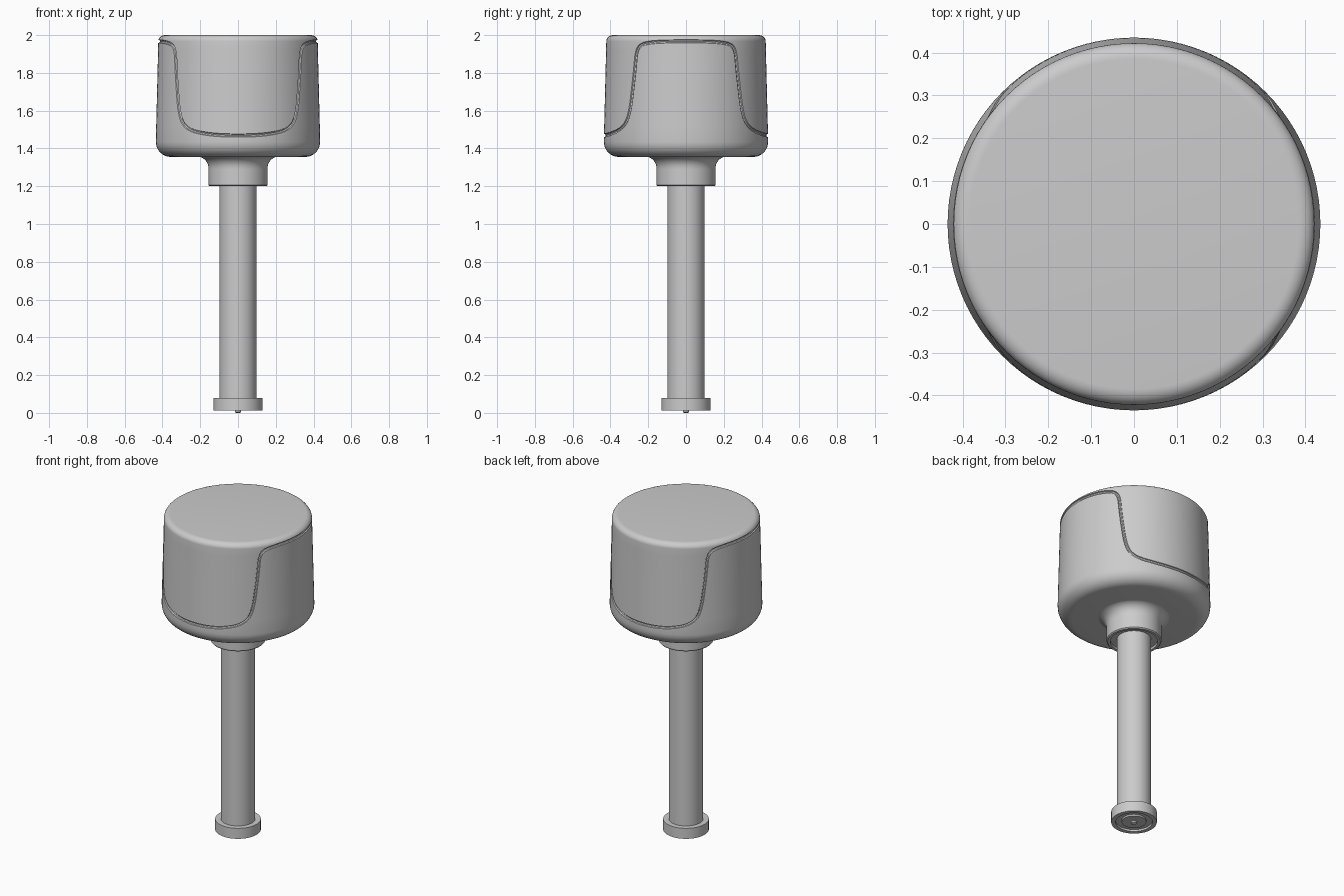
import bpy, bmesh
from math import sin, cos, pi, radians
from mathutils import Vector

cube = bpy.data.objects.get("Cube")
if cube:
    bpy.data.objects.remove(cube, do_unlink=True)

grey = bpy.data.materials.new("neutral_grey")
grey.use_nodes = True
colour = (0.6, 0.6, 0.6, 1)
grey.diffuse_color = colour
grey.node_tree.nodes["Principled BSDF"].inputs["Base Color"].default_value = colour


def finish(name, bm, sharp=35):
    bmesh.ops.recalc_face_normals(bm, faces=bm.faces)
    mesh = bpy.data.meshes.new(name)
    bm.to_mesh(mesh)
    bm.free()
    mesh.materials.append(grey)
    obj = bpy.data.objects.new(name, mesh)
    bpy.context.collection.objects.link(obj)
    smooth(obj, sharp)
    return obj


def smooth(obj, sharp):
    bpy.ops.object.select_all(action="DESELECT")
    obj.select_set(True)
    bpy.context.view_layer.objects.active = obj
    bpy.ops.object.shade_smooth_by_angle(angle=radians(sharp))


def bridge(bm, a, b):
    n = len(a)
    for i in range(n):
        j = (i + 1) % n
        bm.faces.new((a[i], a[j], b[j], b[i]))


def lathe(name, profile, segments=96):
    """Closed solid of revolution, profile listed from bottom to top."""
    bm = bmesh.new()
    rings = []
    for r, z in profile:
        rings.append([bm.verts.new((r * cos(2 * pi * i / segments),
                                    r * sin(2 * pi * i / segments), z))
                      for i in range(segments)])
    for a, b in zip(rings, rings[1:]):
        bridge(bm, a, b)
    bm.faces.new(rings[0])
    bm.faces.new(rings[-1])
    return finish(name, bm)


def arc(cx, cz, rx, rz, start, end, steps=8):
    angles = [radians(start + (end - start) * i / steps) for i in range(steps + 1)]
    return [(cx + rx * cos(a), cz + rz * sin(a)) for a in angles]


def wall_radius(z):
    return 0.435 - 0.025 * (z - 1.44)


# Rounded, slightly tapering head
wall = [(wall_radius(z), z) for z in (1.52, 1.6, 1.68, 1.76, 1.84, 1.92)]
head = lathe("head", arc(0.355, 1.435, 0.08, 0.08, -90, 0) + wall
             + arc(0.385, 1.968, 0.037, 0.032, 0, 90))

# Seam path: angle from the front or back, and height, for one quarter
quarter = [(0, 1.468), (12, 1.47), (24, 1.478), (36, 1.498), (43, 1.535),
           (46.5, 1.6), (48.5, 1.7), (50.5, 1.82), (51.5, 1.91), (55, 1.95),
           (65, 1.963), (78, 1.967)]
half = quarter + [(90, 1.967)] + [(180 - a, z) for a, z in quarter[:0:-1]]
path = [Vector(p) for p in half] + [Vector((a + 180, z)) for a, z in half]
for _ in range(2):
    ahead = path[1:] + [path[0] + Vector((360, 0))]
    path = [p.lerp(q, t) for p, q in zip(path, ahead) for t in (0.25, 0.75)]


def on_wall(p):
    a = radians(p.x - 90)
    return Vector((wall_radius(p.y) * cos(a), wall_radius(p.y) * sin(a), p.y))


# Thin tube along the seam, cut out of the head as a groove
points = [on_wall(p) for p in path]
bm = bmesh.new()
rings = []
for i, p in enumerate(points):
    tangent = (points[(i + 1) % len(points)] - points[i - 1]).normalized()
    out = Vector((p.x, p.y, 0)).normalized()
    side = tangent.cross(out).normalized()
    out = side.cross(tangent)
    rings.append([bm.verts.new(p + 0.009 * (cos(k * pi / 4) * out + sin(k * pi / 4) * side))
                  for k in range(8)])
for i, ring in enumerate(rings):
    bridge(bm, rings[i - 1], ring)
cutter = finish("seam_cutter", bm)
cutter.hide_render = True

cut = head.modifiers.new("seam", "BOOLEAN")
cut.operation = "DIFFERENCE"
cut.solver = "EXACT"
cut.object = cutter
bpy.context.view_layer.objects.active = head
bpy.ops.object.modifier_apply(modifier=cut.name)
bpy.data.objects.remove(cutter, do_unlink=True)
smooth(head, 35)

# Collar flaring into the head, with a shallow recess around the shaft
lathe("collar", [(0.098, 1.215), (0.135, 1.215), (0.135, 1.2), (0.15, 1.2),
                 (0.156, 1.206), (0.156, 1.29)]
      + arc(0.216, 1.295, 0.06, 0.062, 180, 90) + [(0.216, 1.37)])

# Straight shaft
lathe("shaft", [(0.098, 0.05), (0.098, 1.22)], 64)

# Foot ring with a stepped underside and a small centre pin
lathe("foot", [(0.07, 0.014), (0.07, 0.024), (0.105, 0.024), (0.105, 0.012),
               (0.13, 0.012), (0.13, 0.078), (0.09, 0.078)], 64)
lathe("foot_pin", [(0.008, 0), (0.016, 0.004), (0.016, 0.03)], 24)
